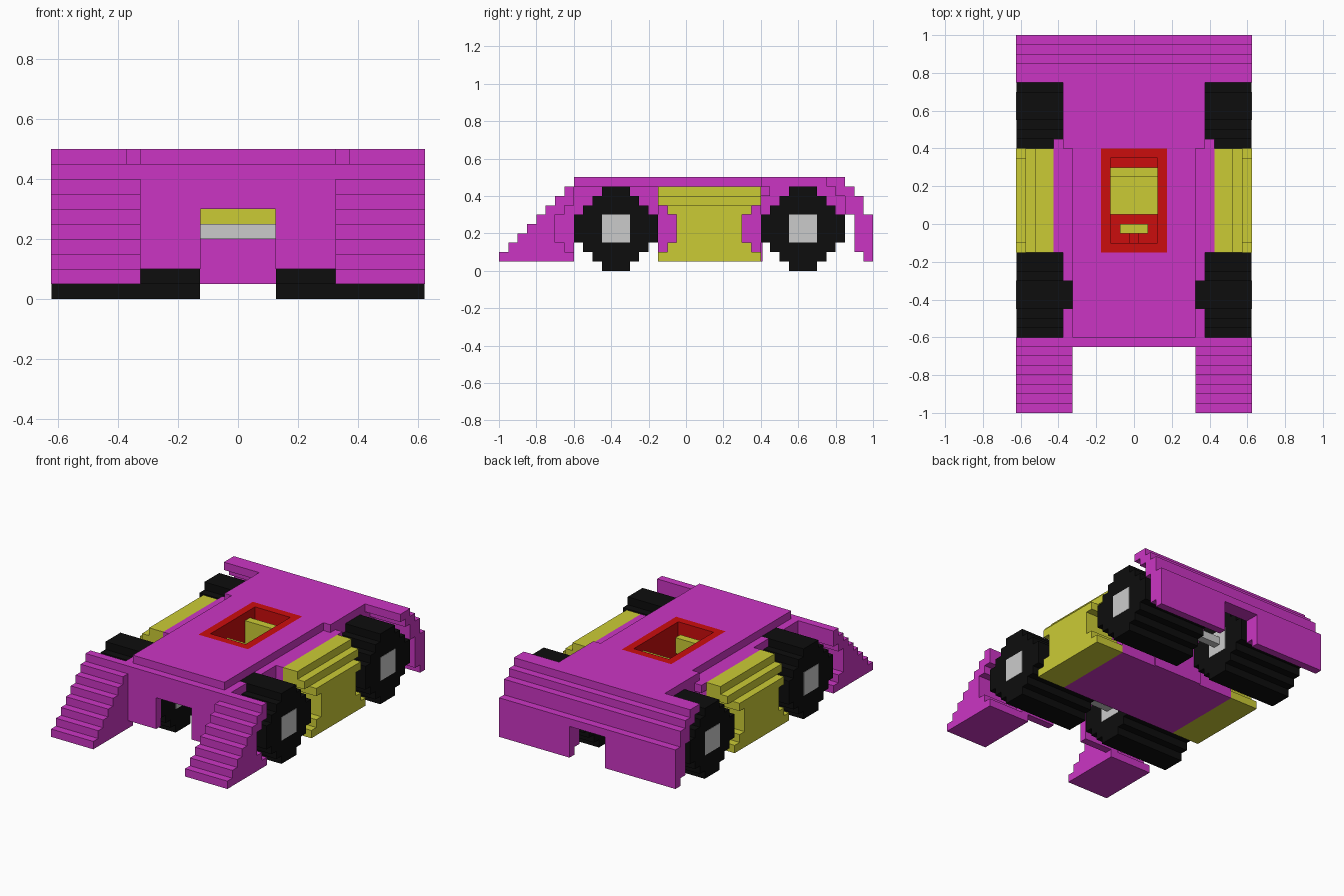
import bpy, bmesh

if "Cube" in bpy.data.objects:
    bpy.data.objects.remove(bpy.data.objects["Cube"])


def material(name, rgb):
    m = bpy.data.materials.new(name)
    m.diffuse_color = (*rgb, 1)
    m.use_nodes = True
    m.node_tree.nodes["Principled BSDF"].inputs["Base Color"].default_value = m.diffuse_color
    return m


MAGENTA = material("magenta paint", (0.60, 0.036, 0.55))
YELLOW = material("yellow", (0.60, 0.60, 0.036))
RED = material("red", (0.60, 0.004, 0.004))
BLACK = material("black rubber", (0.004, 0.004, 0.004))
GREY = material("light grey", (0.60, 0.60, 0.60))


def finish(name, bm, mat):
    bmesh.ops.recalc_face_normals(bm, faces=bm.faces[:])
    me = bpy.data.meshes.new(name)
    bm.to_mesh(me)
    bm.free()
    me.materials.append(mat)
    ob = bpy.data.objects.new(name, me)
    bpy.context.collection.objects.link(ob)
    return ob


def boxes(name, mat, items, mirror=False):
    """Each item is x0, x1, y0, y1, z0, z1; mirror repeats it at -x."""
    bm = bmesh.new()
    items = list(items)
    if mirror:
        items += [(-b, -a, *rest) for a, b, *rest in items]
    for x0, x1, y0, y1, z0, z1 in items:
        vs = bmesh.ops.create_cube(bm, size=1)["verts"]
        for v in vs:
            v.co = (x0 + (v.co.x + .5) * (x1 - x0),
                    y0 + (v.co.y + .5) * (y1 - y0),
                    z0 + (v.co.z + .5) * (z1 - z0))
    return finish(name, bm, mat)


def stepped(name, mat, rows, x0, x1):
    """Extrude a stepped side profile along x; rows are z0, z1, y0, y1."""
    pts = []
    for za, zb, ya, yb in rows:
        pts += [(yb, za), (yb, zb)]
    for za, zb, ya, yb in reversed(rows):
        pts += [(ya, zb), (ya, za)]
    clean = []
    for i, p in enumerate(pts):
        if p != pts[i - 1]:
            clean.append(p)
    bm = bmesh.new()
    face = bm.faces.new([bm.verts.new((x0, y, z)) for y, z in clean])
    ext = bmesh.ops.extrude_face_region(bm, geom=[face], use_keep_orig=True)
    for v in ext["geom"]:
        if isinstance(v, bmesh.types.BMVert):
            v.co.x = x1
    return finish(name, bm, mat)


S = 0.05
FRONT, REAR = -0.375, 0.625     # axle positions
SIDES = (("left", -1), ("right", 1))

# wheels, hubs and axles
tyre = [.075, .125, .175, .225, .225, .225, .175, .125, .075]
for end, yc in (("front", FRONT), ("rear", REAR)):
    for side, s in SIDES:
        rows = [(i * S, (i + 1) * S, yc - h, yc + h) for i, h in enumerate(tyre)]
        stepped(f"{end}_{side}_tyre", BLACK, rows, s * .127, s * .623)
    boxes(f"{end}_hubs", GREY, [(.125, .625, yc - .075, yc + .075, .15, .3)], True)
    boxes(f"{end}_axle", GREY, [(-.13, .13, yc - .025, yc + .025, .2, .25)])
    # inner arch walls hugging the top of the tyre
    arch = []
    for z, h in ((.3, .175), (.35, .125), (.4, .075)):
        for a, b in ((yc - .225, yc - h), (yc + h, yc + .225)):
            arch.append((.325, .375, a, b, z, z + S))
    boxes(f"{end}_arch_walls", MAGENTA, arch, True)

# front fenders: sloped steps in front, wheel arch behind
arch_half = [.225, .275, .325, .325, .325, .275, .225, .225]
fender = [(.05 + i * S, .1 + i * S, -1 + i * S, FRONT - h)
          for i, h in enumerate(arch_half)]
for side, s in SIDES:
    stepped(f"front_{side}_fender", MAGENTA, fender, s * .325, s * .625)
boxes("fender_inner_walls", MAGENTA, [(.325, .375, -.7, -.6, .05, .35)], True)

# front panel with centre notch
boxes("front_panel", MAGENTA, [
    (-.325, -.125, -.65, -.6, .1, .45),
    (.125, .325, -.65, -.6, .1, .45),
    (-.125, .125, -.65, -.6, .3, .45)])

# rear panel with centre notch
tail = [(.05, .1, .95, 1), (.1, .25, .9, 1), (.25, .3, .9, 1), (.3, .4, .85, .95),
        (.4, .45, .8, .9), (.45, .5, .75, .85)]
for side, s in SIDES:
    stepped(f"rear_panel_{side}", MAGENTA, tail, s * .125, s * .625)
stepped("rear_panel_centre", MAGENTA, tail[2:], -.125, .125)

# top deck around the cockpit
boxes("top_deck", MAGENTA, [
    (-.325, .325, -.6, -.15, .45, .5),
    (-.325, -.175, -.15, .4, .45, .5),
    (.175, .325, -.15, .4, .45, .5),
    (-.375, .375, .4, .75, .45, .5)])

# centre tub: floor, side walls, end covers
boxes("tub_floor", MAGENTA, [(-.425, .425, -.15, .4, .05, .2)])
boxes("tub_sides", MAGENTA, [
    (.175, .425, -.15, .4, .2, .45),
    (.375, .425, .4, .45, .4, .45)], True)
boxes("tub_ends", MAGENTA, [
    (-.175, .175, -.16, -.15, .3, .45),
    (-.175, .175, .4, .41, .05, .45)])

# red cockpit lining, open low down at the front
boxes("cockpit_lining", RED, [
    (-.175, -.125, -.15, .4, .2, .5),
    (.125, .175, -.15, .4, .2, .5),
    (-.125, .125, -.15, -.1, .3, .5),
    (-.125, .125, .35, .4, .2, .5),
    (-.125, .125, -.1, .35, .195, .203)])

# seat and steering wheel
boxes("seat", YELLOW, [
    (-.125, .125, .05, .25, .2, .3),
    (-.125, .125, .25, .3, .2, .45)])
boxes("steering_wheel", YELLOW, [(-.075, .075, -.05, 0, .35, .45)])
boxes("steering_column", RED, [(-.025, .025, -.1, -.05, .35, .4)])

# yellow side pods: stepped shoulder, ends cut back around the wheels
pod = []
for z0, z1, cut, xo in ((.05, .1, 0, .625), (.1, .15, .05, .625), (.15, .3, .1, .625),
                        (.3, .35, .05, .625), (.35, .4, 0, .575), (.4, .45, 0, .525)):
    pod.append((.425, xo, -.15 + cut, .4 - cut, z0, z1))
boxes("side_pods", YELLOW, pod, True)
